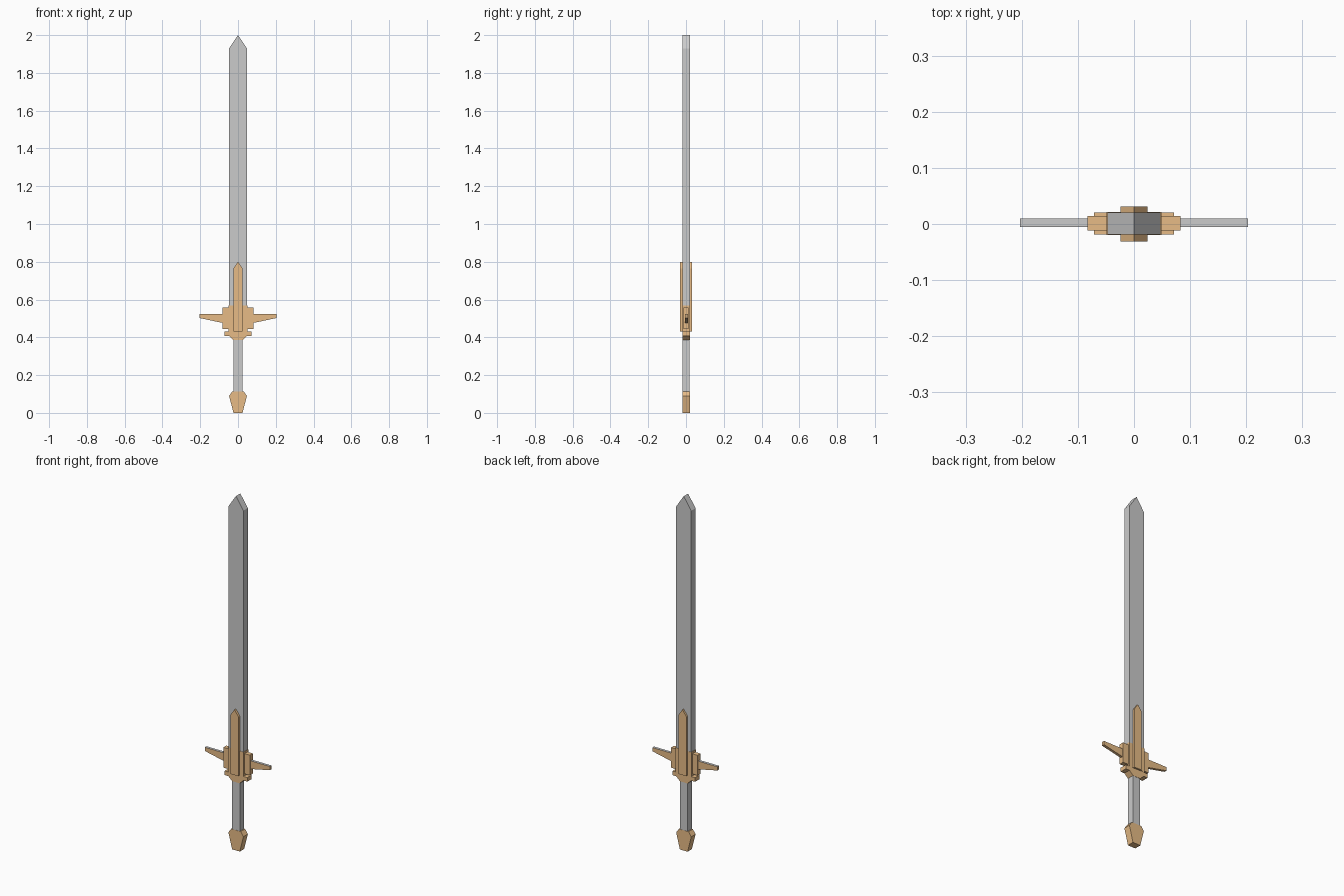
import bpy
import bmesh

if "Cube" in bpy.data.objects:
    bpy.data.objects.remove(bpy.data.objects["Cube"])

OFFSET_Y = 0.001

gold = bpy.data.materials.new("bronze")
gold.diffuse_color = (0.8, 0.5, 0.24, 1)
gold.use_nodes = True
gold.node_tree.nodes["Principled BSDF"].inputs["Base Color"].default_value = gold.diffuse_color


def plate(name, profile, half_y, mat=None, off=OFFSET_Y, mirror=True):
    """Extrude an x-z profile along y; a half profile is mirrored across x = 0."""
    pts = list(profile)
    if mirror:
        pts += [(-x, z) for x, z in reversed(profile) if x > 0]
    bm = bmesh.new()
    face = bm.faces.new([bm.verts.new((x, off - half_y, z)) for x, z in pts])
    ext = bmesh.ops.extrude_face_region(bm, geom=[face])
    moved = [g for g in ext["geom"] if isinstance(g, bmesh.types.BMVert)]
    bmesh.ops.translate(bm, verts=moved, vec=(0, 2 * half_y, 0))
    bmesh.ops.recalc_face_normals(bm, faces=bm.faces)
    mesh = bpy.data.meshes.new(name)
    bm.to_mesh(mesh)
    bm.free()
    obj = bpy.data.objects.new(name, mesh)
    bpy.context.collection.objects.link(obj)
    if mat:
        mesh.materials.append(mat)
    return obj


# Steel blade and grip
plate("blade", [(0.047, 0.43), (0.047, 1.93), (0, 2.0)], 0.0195)
plate("grip", [(0.024, 0.10), (0.024, 0.40)], 0.0185)

# Pommel with flared shoulders
plate("pommel", [(0.024, 0), (0.047, 0.09), (0.03, 0.114)], 0.0195, gold)

# Collar under the guard, tapering towards the grip
plate("collar", [(0.024, 0.385), (0.047, 0.407), (0.071, 0.407),
                 (0.071, 0.43), (0.047, 0.43), (0.047, 0.445)], 0.0197, gold)

# Stepped guard block
plate("guard_block", [(0.083, 0.443), (0.083, 0.557)], 0.013, gold)
plate("guard_core", [(0.049, 0.432), (0.049, 0.568)], 0.0205, gold)

# Raised spine over both blade faces
plate("spine", [(0.024, 0.43), (0.024, 0.765), (0, 0.80)], 0.031, gold, off=0)

# Tapered quillons with a steel upper face
for side, label in ((1, "right"), (-1, "left")):
    prof = [(side * x, z) for x, z in
            ((0.075, 0.475), (0.203, 0.502), (0.203, 0.523), (0.075, 0.523))]
    wing = plate("quillon_" + label, prof, 0.0075, gold, off=0.002, mirror=False)
    wing.data.materials.append(None)
    for poly in wing.data.polygons:
        if poly.normal.z > 0.99:
            poly.material_index = 1
